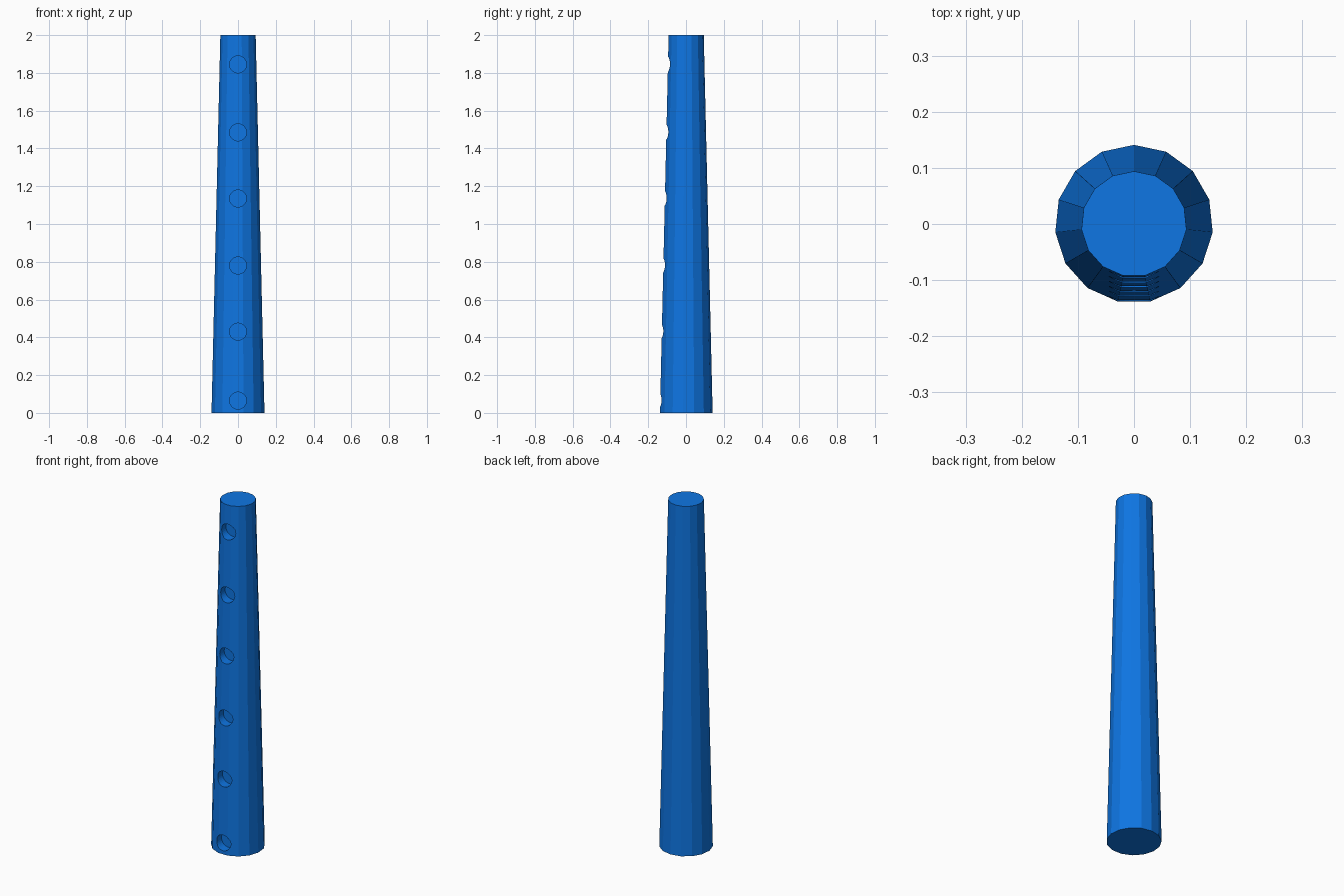
import bpy
import bmesh
import math
from mathutils import Matrix

if "Cube" in bpy.data.objects:
    bpy.data.objects.remove(bpy.data.objects["Cube"])

R_BASE, R_TOP, HEIGHT, SIDES = 0.141, 0.094, 2.0, 15
HOLE_R, HOLE_DEPTH = 0.045, 0.05
HOLE_HEIGHTS = [0.065, 0.43, 0.78, 1.135, 1.485, 1.845]

blue = bpy.data.materials.new("blue")
blue.diffuse_color = (0.0045, 0.18, 0.77, 1)
blue.use_nodes = True
blue.node_tree.nodes["Principled BSDF"].inputs["Base Color"].default_value = blue.diffuse_color


def front_y(z):
    """Position of the flat front side at height z."""
    radius = R_BASE + (R_TOP - R_BASE) * z / HEIGHT
    return -radius * math.cos(math.pi / SIDES)


# Tapered faceted body
bpy.ops.mesh.primitive_cone_add(vertices=SIDES, radius1=R_BASE, radius2=R_TOP,
                                depth=HEIGHT, location=(0, 0, HEIGHT / 2))
body = bpy.context.object
body.name = "tapered_body"
body.data.materials.append(blue)

# Row of round finger hole cutters along the front
bm = bmesh.new()
length = 0.15
for z in HOLE_HEIGHTS:
    y = front_y(z) + HOLE_DEPTH - length / 2
    place = Matrix.Translation((0, y, z)) @ Matrix.Rotation(math.pi / 2, 4, 'X')
    bmesh.ops.create_cone(bm, cap_ends=True, segments=32, radius1=HOLE_R,
                          radius2=HOLE_R, depth=length, matrix=place)
mesh = bpy.data.meshes.new("finger_hole_cutter")
bm.to_mesh(mesh)
bm.free()
mesh.materials.append(blue)
cutter = bpy.data.objects.new("finger_hole_cutter", mesh)
bpy.context.collection.objects.link(cutter)
cutter.hide_render = True
cutter.display_type = 'WIRE'

# Cut the blind holes into the body
cut = body.modifiers.new("finger_holes", 'BOOLEAN')
cut.operation = 'DIFFERENCE'
cut.solver = 'EXACT'
cut.object = cutter
bpy.context.view_layer.objects.active = body
bpy.ops.object.modifier_apply(modifier=cut.name)
bpy.data.objects.remove(cutter)
